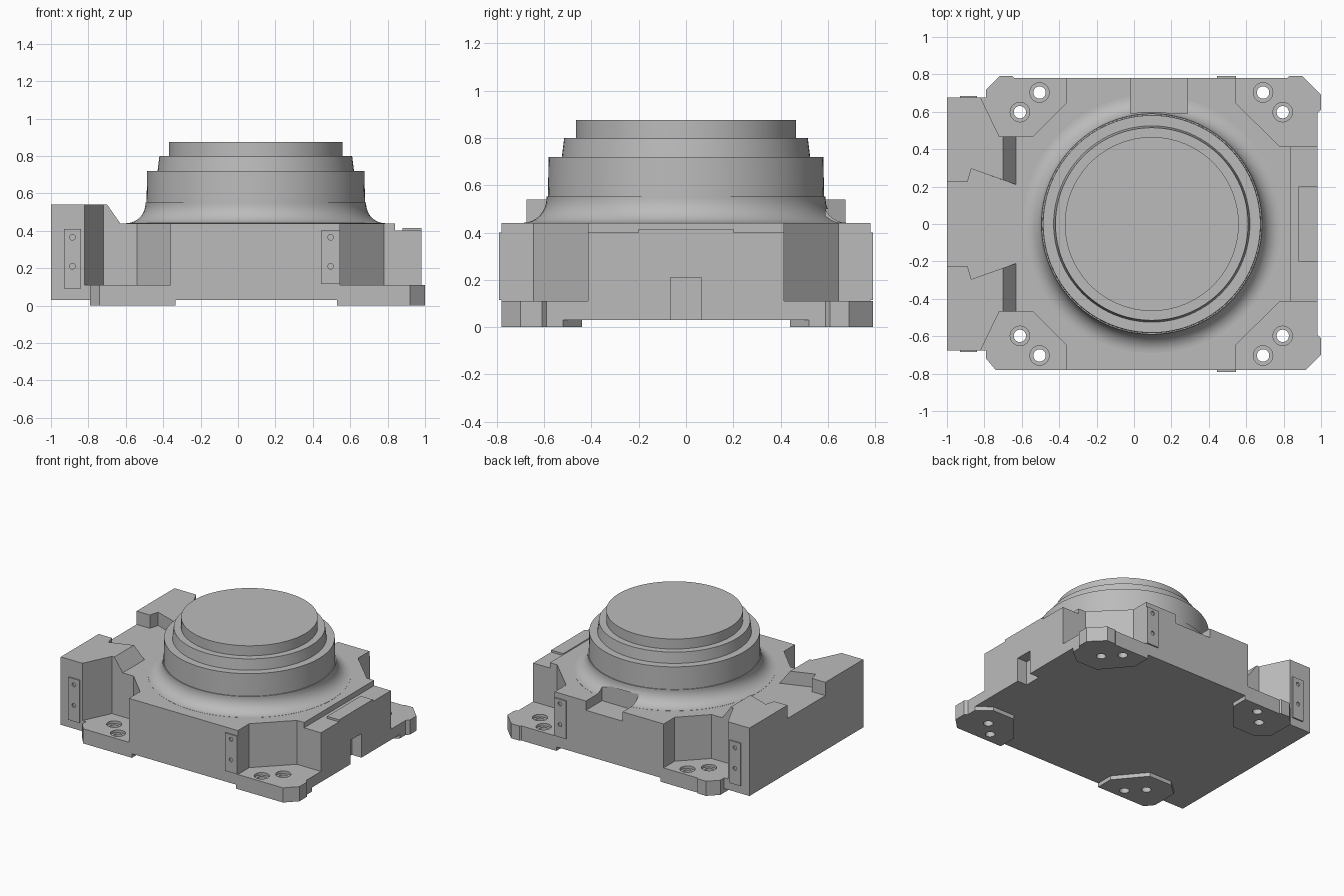
import bpy, bmesh, math
from mathutils import Matrix, Vector

if "Cube" in bpy.data.objects:
    bpy.data.objects.remove(bpy.data.objects["Cube"], do_unlink=True)

grey = bpy.data.materials.new("machined_grey")
grey.use_nodes = True
colour = (0.5, 0.5, 0.5, 1)
grey.diffuse_color = colour
grey.node_tree.nodes["Principled BSDF"].inputs["Base Color"].default_value = colour


def finish(name, bm):
    bmesh.ops.recalc_face_normals(bm, faces=bm.faces)
    mesh = bpy.data.meshes.new(name)
    bm.to_mesh(mesh)
    bm.free()
    mesh.materials.append(grey)
    obj = bpy.data.objects.new(name, mesh)
    bpy.context.collection.objects.link(obj)
    return obj


def prism(name, outline, z0, z1, top=None):
    """Extruded outline; an optional second outline shapes the top."""
    bm = bmesh.new()
    low = [bm.verts.new((x, y, z0)) for x, y in outline]
    high = [bm.verts.new((x, y, z1)) for x, y in top or outline]
    bm.faces.new(low)
    bm.faces.new(high)
    for i in range(len(low)):
        j = (i + 1) % len(low)
        bm.faces.new((low[i], low[j], high[j], high[i]))
    return finish(name, bm)


def box(name, x0, x1, y0, y1, z0, z1):
    return prism(name, [(x0, y0), (x1, y0), (x1, y1), (x0, y1)], z0, z1)


def cylinder(name, centre, radius, depth, axis="Z", sides=32):
    bm = bmesh.new()
    turn = Matrix.Rotation(math.pi / 2, 4, "X") if axis == "Y" else Matrix()
    bmesh.ops.create_cone(bm, cap_ends=True, segments=sides, radius1=radius, radius2=radius,
                          depth=depth, matrix=Matrix.Translation(centre) @ turn)
    return finish(name, bm)


def activate(obj):
    bpy.ops.object.select_all(action="DESELECT")
    obj.select_set(True)
    bpy.context.view_layer.objects.active = obj


def cut(obj, cutters):
    activate(obj)
    for c in cutters:
        mod = obj.modifiers.new("cut", "BOOLEAN")
        mod.operation, mod.solver, mod.object = "DIFFERENCE", "EXACT", c
        bpy.ops.object.modifier_apply(modifier=mod.name)


def flip(points):
    return [(x, -y) for x, y in reversed(points)]


def smooth(obj):
    activate(obj)
    bpy.ops.object.shade_smooth_by_angle(angle=math.radians(25))


# Corner outlines, listed clockwise for the back half
left_front = [(-.79, .72), (-.74, .78)]
left_back = [(-.79, .72), (-.72, .79), (-.65, .79), (-.64, .78)]
right_front = [(.92, .78), (1, .70), (1, .61), (.98, .59)]
right_back = [(.82, .78), (.83, .79), (.90, .79), (1, .69), (1, .61), (.98, .59)]
tower_edge = [(-1, .675), (-.79, .675)]

# Base slab and main block with the four corner pockets
base = prism("base_slab", tower_edge + left_back + right_back
             + flip(tower_edge + left_front + right_front), .03, .11)
half = [(-1, .675), (-.82, .675), (-.72, .468), (-.54, .468), (-.36, .648), (-.36, .78),
        (.545, .78), (.545, .645), (.78, .415), (.98, .415)]
block = prism("main_block", half + flip(half), .11, .44)

# Feet under each corner
feet = []
for side, lc, rc in (("back", left_back, right_back), ("front", left_front, right_front)):
    left = lc + [(-.335, .78), (-.335, .65), (-.51, .44), (-.70, .44), (-.79, .52)]
    right = rc + [(.98, .52), (.88, .44), (.70, .44), (.53, .64), (.53, .78)]
    for hand, pts in (("left", left), ("right", right)):
        shape = pts if side == "back" else flip(pts)
        feet.append(prism(f"{side}_{hand}_foot", shape, 0, .03))

# Raised tower blocks with a sloped inner side
low = [(-1, .225), (-.89, .225), (-.87, .295), (-.63, .21), (-.63, .468),
       (-.72, .468), (-.82, .675), (-1, .675)]
high = list(low)
high[3], high[4] = (-.70, .235), (-.70, .468)
prism("back_tower", low, .44, .54, high)
prism("front_tower", flip(low), .44, .54, flip(high))

# Stepped round housing with a filleted foot
profile = [(0, .425), (.69, .425)]
for i in range(13):
    a = math.pi / 2 * i / 12
    profile.append((.69 - .1 * math.sin(a), .545 - .104 * math.cos(a)))
profile += [(.59, .552), (.584, .552), (.581, .72), (.525, .72), (.515, .80),
            (.465, .80), (.465, .875), (0, .875)]
bm = bmesh.new()
verts = [bm.verts.new((r, 0, z)) for r, z in profile]
edges = [bm.edges.new(pair) for pair in zip(verts, verts[1:])]
bmesh.ops.spin(bm, geom=verts + edges, cent=(0, 0, 0), axis=(0, 0, 1),
               angle=2 * math.pi, steps=96, use_duplicate=False)
bmesh.ops.remove_doubles(bm, verts=bm.verts, dist=.0005)
bmesh.ops.translate(bm, verts=bm.verts, vec=Vector((.095, 0, 0)))
housing = finish("round_housing", bm)

# Cutters for the step, the notches and the screw holes
step = box("step_cutter", .84, 1.1, -.5, .5, .40, .6)
side_notch = box("side_notch_cutter", .90, 1.1, -.065, .065, -.1, .21)
back_notch = box("back_notch_cutter", -.02, .285, .59, .9, .37, .5)
holes = []
for x, y in ((-.61, .598), (-.505, .703), (.69, .703), (.795, .598)):
    for s in (1, -1):
        holes.append(cylinder("hole_cutter", (x, s * y, .05), .033, .3))
        holes.append(cylinder("counterbore_cutter", (x, s * y, .13), .052, .08))
cut(base, [side_notch] + holes)
cut(block, [side_notch, step, back_notch])
cut(housing, [back_notch])
for foot in feet:
    cut(foot, holes[::2])
smooth(housing)
smooth(base)

# Raised pad on the side step
box("side_pad", .88, .98, -.20, .20, .395, .415)

# Thin drilled plates on front and back walls
drills = []
for s, side in ((1, "back"), (-1, "front")):
    for name, x, w, wall, z0, z1 in (("tower", -.885, .046, .675, .09, .41),
                                     ("wall", .495, .05, .78, .115, .40)):
        y0, y1 = sorted((s * (wall - .005), s * (wall + .01)))
        plate = box(f"{side}_{name}_plate", x - w, x + w, y0, y1, z0, z1)
        pair = [cylinder("drill_cutter", (x, s * wall, z), .015, .1, "Y", 16) for z in (.21, .365)]
        cut(plate, pair)
        drills += pair

# Remove the cutters
for c in [step, side_notch, back_notch] + holes + drills:
    bpy.data.objects.remove(c, do_unlink=True)
